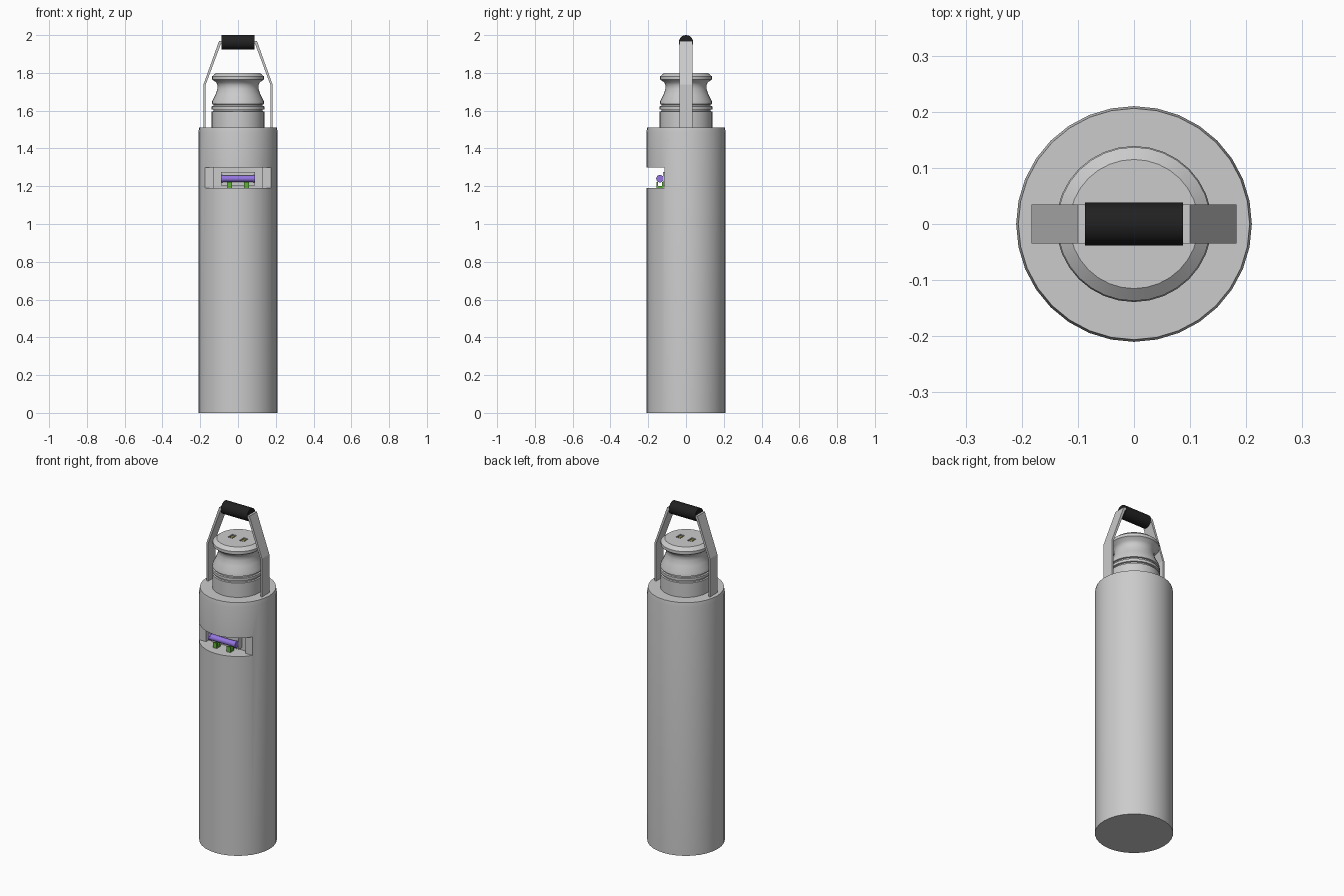
import bpy, bmesh, math
from mathutils import Matrix

if "Cube" in bpy.data.objects:
    bpy.data.objects.remove(bpy.data.objects["Cube"])


def material(name, color):
    m = bpy.data.materials.new(name)
    m.diffuse_color = (*color, 1)
    m.use_nodes = True
    m.node_tree.nodes["Principled BSDF"].inputs["Base Color"].default_value = m.diffuse_color
    return m


BLACK = material("black_rubber", (0.015, 0.015, 0.015))
PURPLE = material("purple", (0.30, 0.18, 0.75))
GREEN = material("green", (0.12, 0.45, 0.04))
OLIVE = material("olive", (0.28, 0.25, 0.08))


def finish(name, bm, mat=None):
    bmesh.ops.recalc_face_normals(bm, faces=bm.faces[:])
    mesh = bpy.data.meshes.new(name)
    bm.to_mesh(mesh)
    bm.free()
    ob = bpy.data.objects.new(name, mesh)
    bpy.context.collection.objects.link(ob)
    if mat:
        mesh.materials.append(mat)
    return ob


def smooth(ob, angle=35):
    bpy.ops.object.select_all(action='DESELECT')
    ob.select_set(True)
    bpy.context.view_layer.objects.active = ob
    bpy.ops.object.shade_smooth_by_angle(angle=math.radians(angle))


def box(name, x, y, z, mat=None):
    bm = bmesh.new()
    bmesh.ops.create_cube(bm, size=1)
    for v in bm.verts:
        v.co = [r[0] if c < 0 else r[1] for c, r in zip(v.co, (x, y, z))]
    return finish(name, bm, mat)


def lathe(name, profile, n=32):
    bm = bmesh.new()
    rings = [[bm.verts.new((r * math.cos(2 * math.pi * i / n), r * math.sin(2 * math.pi * i / n), z))
              for i in range(n)] for r, z in profile]
    for a, b in zip(rings, rings[1:]):
        for i in range(n):
            j = (i + 1) % n
            bm.faces.new((a[i], a[j], b[j], b[i]))
    bm.faces.new(rings[0])
    bm.faces.new(rings[-1])
    return finish(name, bm)


def rod_x(name, x0, x1, y, z, r, mat=None, n=24):
    bm = bmesh.new()
    m = Matrix.Translation(((x0 + x1) / 2, y, z)) @ Matrix.Rotation(math.pi / 2, 4, 'Y')
    bmesh.ops.create_cone(bm, cap_ends=True, segments=n, radius1=r, radius2=r, depth=x1 - x0, matrix=m)
    ob = finish(name, bm, mat)
    smooth(ob)
    return ob


def cut(ob, cutter):
    mod = ob.modifiers.new("cut", 'BOOLEAN')
    mod.operation = 'DIFFERENCE'
    mod.solver = 'EXACT'
    mod.object = cutter
    bpy.context.view_layer.objects.active = ob
    bpy.ops.object.modifier_apply(modifier=mod.name)
    bpy.data.objects.remove(cutter)


# body with the front window
body = lathe("body", [(0.21, 0), (0.21, 1.485), (0.206, 1.51)])
cut(body, box("window_cutter", (-0.176, 0.176), (-0.3, -0.115), (1.19, 1.30)))
cut(body, box("recess_cutter", (-0.13, 0.13), (-0.2, -0.09), (1.19, 1.30)))
smooth(body)

# stopper neck with two grooves and a flared cap
neck = lathe("stopper", [
    (0.139, 1.505), (0.139, 1.595), (0.131, 1.597), (0.131, 1.605), (0.139, 1.607),
    (0.139, 1.623), (0.131, 1.625), (0.131, 1.633), (0.139, 1.635), (0.136, 1.652),
    (0.119, 1.685), (0.109, 1.715), (0.108, 1.735), (0.116, 1.75), (0.137, 1.765),
    (0.137, 1.782), (0.115, 1.80)])
for s in (-1, 1):
    x = (s * 0.038 - 0.015, s * 0.038 + 0.015)
    cut(neck, box("slot_cutter", x, (-0.022, 0.022), (1.785, 1.85)))
    box("slot_plate", (x[0] + 0.006, x[1] - 0.006), (-0.016, 0.016), (1.784, 1.798), OLIVE)
smooth(neck)

# handle straps
outline = [(0.183, 1.505), (0.183, 1.738), (0.1, 1.97), (0.08, 1.97),
           (0.08, 1.955), (0.09, 1.955), (0.172, 1.735), (0.172, 1.505)]
for side, s in (("left", -1), ("right", 1)):
    bm = bmesh.new()
    face = bm.faces.new([bm.verts.new((s * x, -0.035, z)) for x, z in outline])
    ext = bmesh.ops.extrude_face_region(bm, geom=[face])
    bmesh.ops.translate(bm, vec=(0, 0.07, 0),
                        verts=[g for g in ext["geom"] if isinstance(g, bmesh.types.BMVert)])
    finish(side + "_handle_strap", bm)

# rubber grip
rod_x("handle_grip", -0.087, 0.087, 0, 1.962, 0.038, BLACK)

# coloured vial inside the window, with its clips
rod_x("vial", -0.08, 0.08, -0.138, 1.24, 0.017, PURPLE, 16)
for s in (-1, 1):
    rod_x("vial_end", s * 0.084 - 0.005, s * 0.084 + 0.005, -0.138, 1.24, 0.02, PURPLE, 16)
    x = (s * 0.045 - 0.013, s * 0.045 + 0.013)
    box("clip_base", x, (-0.155, -0.12), (1.188, 1.20), GREEN)
    for y in (-0.155, -0.128):
        box("clip_prong", x, (y, y + 0.008), (1.19, 1.222), GREEN)
box("vial_backplate", (-0.09, 0.09), (-0.122, -0.088), (1.205, 1.275))
